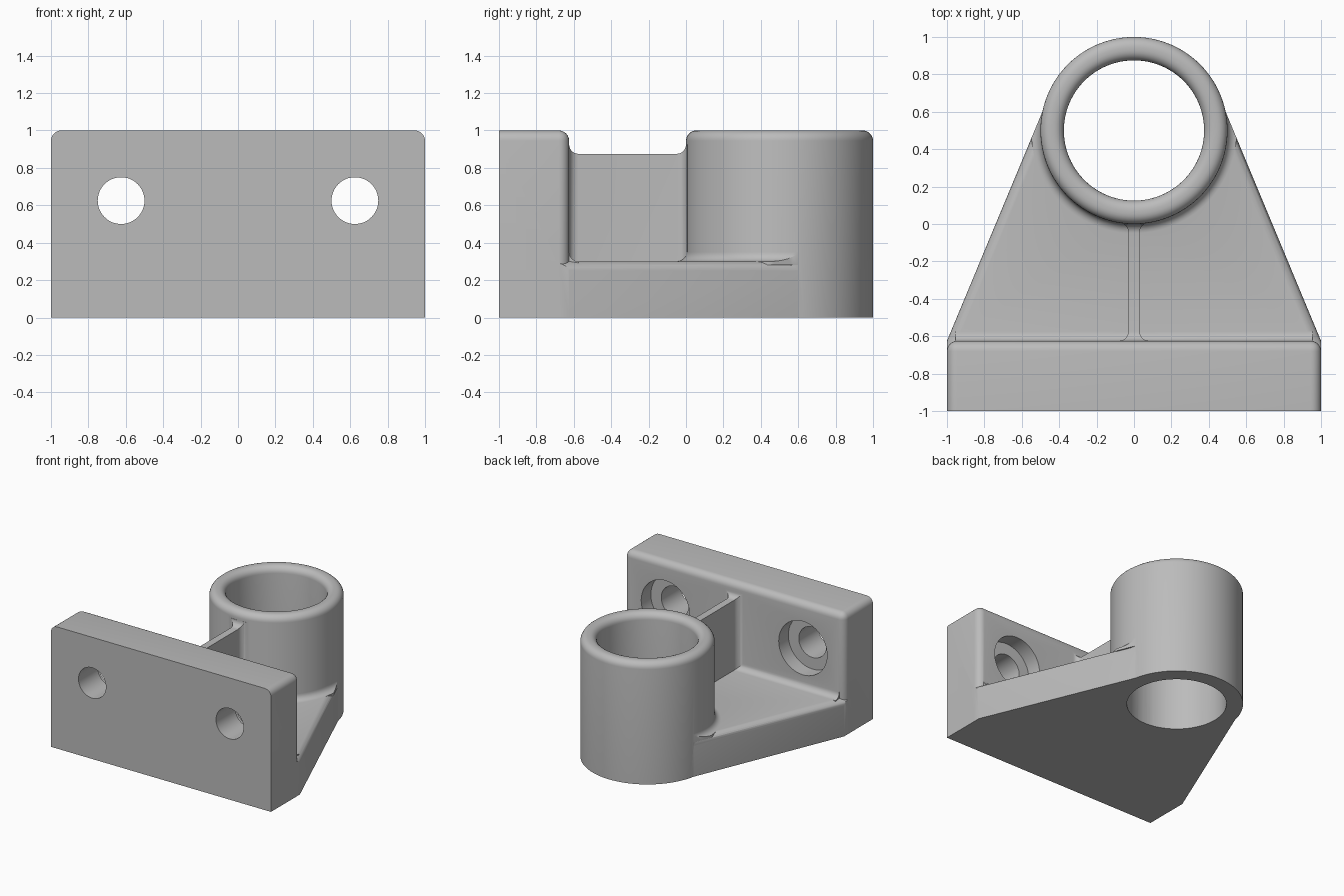
import bpy, bmesh, math
from mathutils import Vector, Matrix

if "Cube" in bpy.data.objects:
    bpy.data.objects.remove(bpy.data.objects["Cube"])

gray = bpy.data.materials.new("light gray")
gray.diffuse_color = (0.5, 0.5, 0.5, 1)
gray.use_nodes = True
gray.node_tree.nodes["Principled BSDF"].inputs["Base Color"].default_value = gray.diffuse_color
R = 0.05                      # general fillet radius
RING_Y, RING_R, BORE_R = 0.5, 0.5, 0.375


def finish(name, bm):
    bmesh.ops.recalc_face_normals(bm, faces=bm.faces[:])
    me = bpy.data.meshes.new(name)
    bm.to_mesh(me)
    bm.free()
    me.materials.append(gray)
    ob = bpy.data.objects.new(name, me)
    bpy.context.collection.objects.link(ob)
    return ob


def prism_bm(outline, axis, lo, hi):
    """Extrude a 2D outline along axis 'x' (points y,z), 'y' (x,z) or 'z' (x,y)."""
    place = {'x': lambda a, b: (lo, a, b),
             'y': lambda a, b: (a, lo, b),
             'z': lambda a, b: (a, b, lo)}[axis]
    step = Vector([(hi - lo) * (axis == k) for k in 'xyz'])
    bm = bmesh.new()
    face = bm.faces.new([bm.verts.new(place(a, b)) for a, b in outline])
    new = bmesh.ops.extrude_face_region(bm, geom=[face])['geom']
    bmesh.ops.translate(bm, vec=step,
                        verts=[v for v in new if isinstance(v, bmesh.types.BMVert)])
    bmesh.ops.recalc_face_normals(bm, faces=bm.faces[:])
    return bm


def prism(name, outline, axis, lo, hi):
    return finish(name, prism_bm(outline, axis, lo, hi))


def arc(cx, cy, r, a0, a1, n=6):
    angles = [math.radians(a0 + (a1 - a0) * i / n) for i in range(n + 1)]
    return [(cx + r * math.cos(a), cy + r * math.sin(a)) for a in angles]


def revolve(name, profile, n=96):
    """Spin a closed (radius, z) profile around the ring axis."""
    bm = bmesh.new()
    rings = []
    for i in range(n):
        a = 2 * math.pi * i / n
        rings.append([bm.verts.new((r * math.cos(a), RING_Y + r * math.sin(a), z))
                      for r, z in profile])
    m = len(profile)
    for i in range(n):
        p, q = rings[i], rings[(i + 1) % n]
        for j in range(m):
            k = (j + 1) % m
            bm.faces.new((p[j], q[j], q[k], p[k]))
    bmesh.ops.remove_doubles(bm, verts=bm.verts[:], dist=1e-5)
    return finish(name, bm)


def cylinder_y(name, x, z, r, y0, y1):
    return prism(name, [(x + u, z + v) for u, v in arc(0, 0, r, 0, 360, 48)[:-1]],
                 'y', y0, y1)


def combine(target, other, operation):
    mod = target.modifiers.new("combine", 'BOOLEAN')
    mod.operation, mod.object, mod.solver = operation, other, 'EXACT'
    bpy.context.view_layer.objects.active = target
    bpy.ops.object.modifier_apply(modifier=mod.name)
    bpy.data.objects.remove(other, do_unlink=True)


def bevel(bm, test, r):
    edges = [e for e in bm.edges if test(*(v.co for v in e.verts))]
    bmesh.ops.bevel(bm, geom=edges, offset=r, offset_type='OFFSET', segments=6,
                    profile=0.5, affect='EDGES')


# Mounting plate: top side edges and all exposed rear edges rounded
bm = prism_bm([(-1, 0), (1, 0), (1, 1), (-1, 1)], 'y', -1, -0.625)
bevel(bm, lambda a, b: (a.z + b.z > 1.9 and abs(a.x + b.x) > 1.9)
      or (a.y + b.y > -1.3 and a.z + b.z > 0.9), 0.055)
body = finish("bracket", bm)

# Tapered base slab with rounded slanted edges
hull = [(-1, -0.8), (1, -0.8), (1, -0.625), (0.49, 0.6), (-0.49, 0.6), (-1, -0.625)]
bm = prism_bm(hull, 'z', 0, 0.3)
bevel(bm, lambda a, b: a.z + b.z > 0.59 and abs(a.y - b.y) > 1, R)
combine(body, finish("base", bm), 'UNION')

# Solid ring body with rounded outer rim
ring = revolve("ring", [(0, 0), (RING_R, 0)]
               + arc(RING_R - 0.055, 0.945, 0.055, 0, 90) + [(0, 1)])
combine(body, ring, 'UNION')

# Rib: flared plan crossed with flared side profile
t = 0.03
side = (arc(t + R, -0.044, R, 90, 180) + arc(t + R, -0.575, R, 180, 270))
side = [(t + R, 0.04)] + side + [(t + R, -0.66)]
plan = side + [(-x, y) for x, y in reversed(side)]
rib = prism("rib", plan, 'z', 0.25, 1.0)
profile = ([(-0.66, 0.25), (0.04, 0.25), (0.04, 0.925)]
           + arc(-R, 0.925, R, 0, -90) + arc(-0.575, 0.925, R, 270, 180)
           + [(-0.66, 0.925)])
combine(rib, prism("rib_profile", profile, 'x', -0.2, 0.2), 'INTERSECT')
combine(body, rib, 'UNION')

# Fillet between plate and base
strip = [(-0.645, 0.28), (-0.575, 0.28)] + arc(-0.575, 0.35, R, 270, 180) + [(-0.645, 0.35)]
combine(body, prism("plate_fillet", strip, 'x', -0.955, 0.955), 'UNION')

# Fillet between ring and base, kept inside the tapered outline
collar = revolve("ring_fillet", [(0.47, 0.28), (RING_R + R, 0.28)]
                 + arc(RING_R + R, 0.35, R, 270, 180) + [(0.47, 0.35)])
combine(collar, prism("outline", hull, 'z', 0.2, 0.5), 'INTERSECT')
combine(body, collar, 'UNION')

# Bore with rounded inner rim
bore = revolve("bore", [(0, -0.1), (BORE_R, -0.1)]
               + arc(BORE_R + 0.055, 0.945, 0.055, 180, 90)
               + [(BORE_R + 0.055, 1.1), (0, 1.1)])
combine(body, bore, 'DIFFERENCE')

# Bolt holes with rear counterbores
for x in (-0.625, 0.625):
    combine(body, cylinder_y("bolt_hole", x, 0.625, 0.125, -1.1, -0.5), 'DIFFERENCE')
    combine(body, cylinder_y("counterbore", x, 0.625, 0.22, -0.75, -0.5), 'DIFFERENCE')

# Smooth shading with crisp edges
bpy.ops.object.select_all(action='DESELECT')
body.select_set(True)
bpy.context.view_layer.objects.active = body
bpy.ops.object.shade_smooth_by_angle(angle=math.radians(30))
